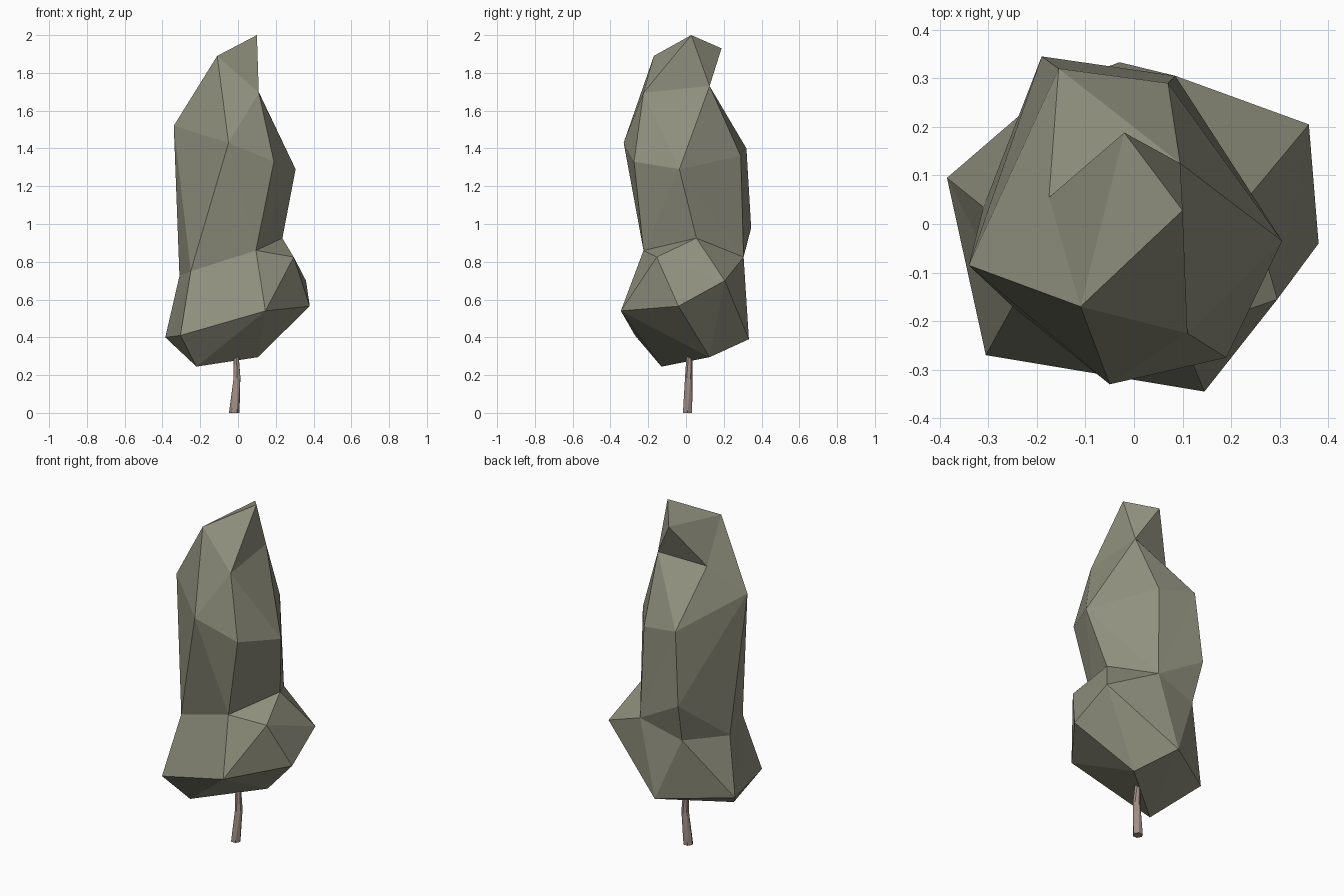
import bpy, bmesh, math

if "Cube" in bpy.data.objects:
    bpy.data.objects.remove(bpy.data.objects["Cube"])


def finish(name, bm, color):
    bmesh.ops.recalc_face_normals(bm, faces=bm.faces)
    mesh = bpy.data.meshes.new(name)
    bm.to_mesh(mesh)
    bm.free()
    mat = bpy.data.materials.new(name + "_color")
    mat.diffuse_color = color
    mat.use_nodes = True
    mat.node_tree.nodes["Principled BSDF"].inputs["Base Color"].default_value = mat.diffuse_color
    mesh.materials.append(mat)
    obj = bpy.data.objects.new(name, mesh)
    bpy.context.collection.objects.link(obj)
    return obj


def stitch(bm, low, up, steps):
    """Triangulate between two closed rings; each step advances L(ow) or U(p)."""
    i = j = 0
    for s in steps:
        a, b = low[i % len(low)], up[j % len(up)]
        if s == "L":
            i += 1
            c = low[i % len(low)]
        else:
            j += 1
            c = up[j % len(up)]
        bm.faces.new((a, b, c))


# Foliage: irregular faceted rings, bottom to top
bm = bmesh.new()


def ring(*points):
    return [bm.verts.new(p) for p in points]


base = ring((-.22, -.13, .245), (.105, .125, .295))
skirt = ring((-.305, -.27, .41), (.145, -.345, .54), (.38, -.04, .565),
             (.36, .205, .70), (-.03, .333, .39), (-.385, .095, .40))
neck = ring((-.25, -.17, .75), (.095, -.225, .86), (.295, -.155, .825),
            (.235, .055, .925), (.085, .305, .825), (-.17, .28, .75),
            (-.31, .035, .725))
bulge, = ring((-.19, .345, .98))
belly = ring((-.05, -.33, 1.43), (.19, -.275, 1.33), (.305, -.035, 1.29),
             (.07, .29, 1.36), (-.155, .32, 1.40), (-.34, -.085, 1.52))
crown = ring((-.11, -.17, 1.89), (.11, -.225, 1.695), (.095, .125, 1.73),
             (-.175, .055, 1.69))
tip = ring((.10, .028, 2.0), (-.02, .188, 1.93))

# Upper edge of the neck skips the shoulder and includes the back bulge
k, i, h, j, z, x, w = neck
waist = [k, i, j, z, bulge, w]
for tri in ((i, h, j), (z, x, bulge), (w, bulge, x)):
    bm.faces.new(tri)

stitch(bm, base, skirt, "ULUUULUU")
stitch(bm, skirt, neck, "ULULLUULULUUL")
stitch(bm, waist, belly, "LUULLUULULLU")
stitch(bm, belly, crown, "ULLULLULUL")
stitch(bm, crown, tip, "LLULLU")
finish("foliage", bm, (.28, .28, .21, 1))

# Trunk: thin, slightly bent and twisted six-sided stem
bm = bmesh.new()
rows = []
for cx, cy, cz, r, turn in ((-.02, .008, 0, .028, 0), (-.005, .015, .19, .02, .5),
                            (-.012, .018, .32, .015, .8)):
    rows.append(ring(*[(cx + r * math.cos(turn + n * math.pi / 3),
                        cy + r * math.sin(turn + n * math.pi / 3), cz)
                       for n in range(6)]))
for low, up in zip(rows, rows[1:]):
    stitch(bm, low, up, "LU" * 6)
bm.faces.new(rows[0])
bm.faces.new(rows[-1])
finish("trunk", bm, (.36, .28, .24, 1))
